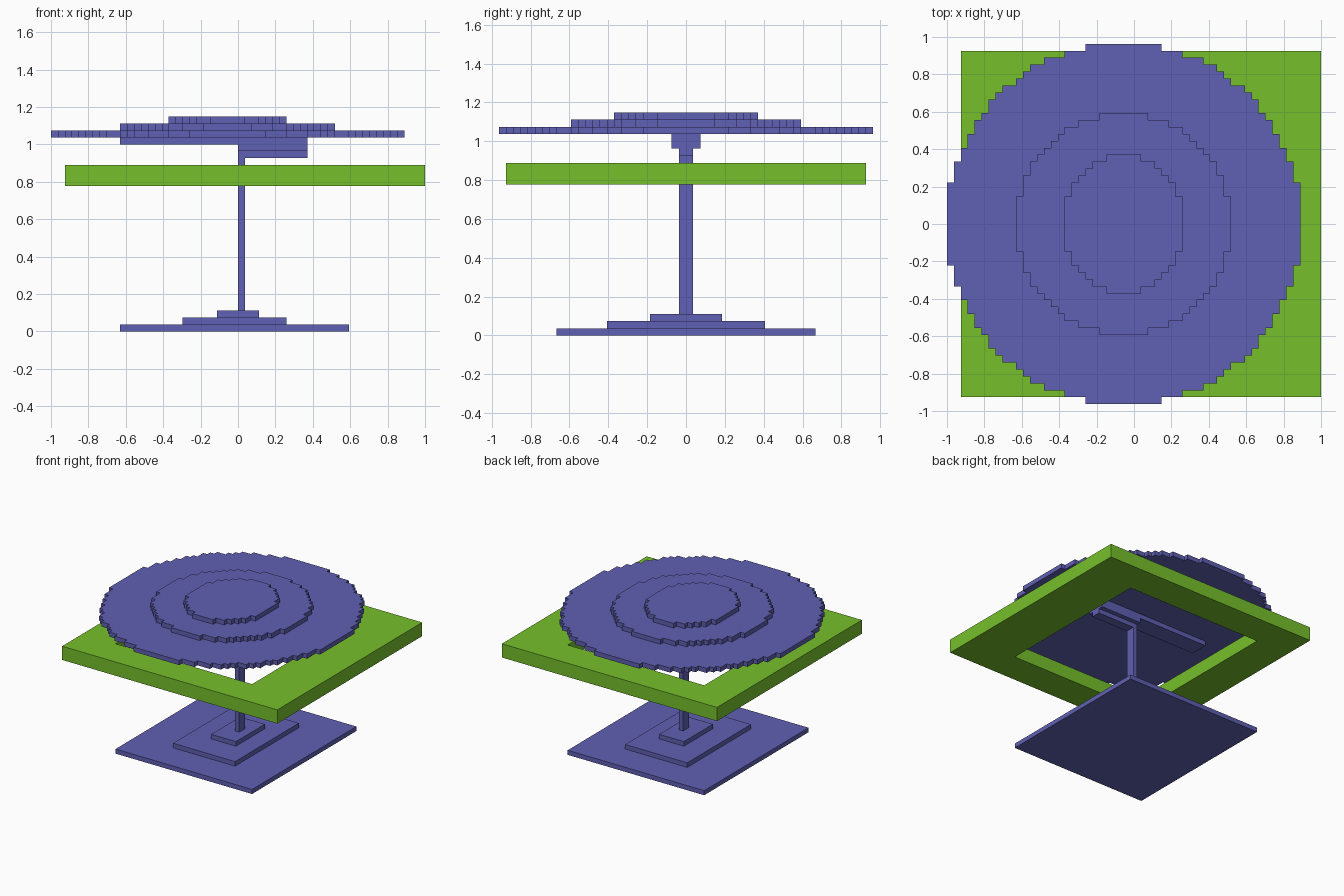
import bpy
import bmesh

if "Cube" in bpy.data.objects:
    bpy.data.objects.remove(bpy.data.objects["Cube"], do_unlink=True)

U = 1 / 27  # one grid step; all sizes below are counted in steps


def make_material(name, color):
    mat = bpy.data.materials.new(name)
    mat.use_nodes = True
    mat.diffuse_color = color
    mat.node_tree.nodes["Principled BSDF"].inputs["Base Color"].default_value = color
    return mat


PURPLE = make_material("purple", (0.117, 0.115, 0.451, 1))
GREEN = make_material("green", (0.181, 0.527, 0.025, 1))


def finish(name, bm, mat):
    bmesh.ops.recalc_face_normals(bm, faces=bm.faces)
    mesh = bpy.data.meshes.new(name)
    bm.to_mesh(mesh)
    bm.free()
    mesh.materials.append(mat)
    obj = bpy.data.objects.new(name, mesh)
    bpy.context.collection.objects.link(obj)
    return obj


def prism(name, outline, z0, z1, mat):
    """Extrude a flat outline between two heights."""
    bm = bmesh.new()
    face = bm.faces.new([bm.verts.new((x * U, y * U, z0 * U)) for x, y in outline])
    ext = bmesh.ops.extrude_face_region(bm, geom=[face])["geom"]
    top = [v for v in ext if isinstance(v, bmesh.types.BMVert)]
    bmesh.ops.translate(bm, verts=top, vec=(0, 0, (z1 - z0) * U))
    return finish(name, bm, mat)


def box(name, x0, x1, half_y, z0, z1, mat):
    outline = [(x0, -half_y), (x1, -half_y), (x1, half_y), (x0, half_y)]
    return prism(name, outline, z0, z1, mat)


def stepped_disc(name, a, b, limit, z0, mat, cx=-1.5):
    """Disc with a staircase rim, a by b half sizes, one step thick."""
    right = []
    for row in range(-b, b):
        y = row + 0.5
        half = max(i for i in range(int(a) + 1)
                   if (i / a) ** 2 + (y / b) ** 2 <= limit) + 0.5
        if right and right[-1][0] == half:
            right[-1] = (half, row + 1)      # straight run, no new corner
        else:
            right += [(half, row), (half, row + 1)]
    outline = [(cx + x, y) for x, y in right]
    outline += [(cx - x, y) for x, y in reversed(right)]
    return prism(name, outline, z0, z0 + 1, mat)


# Stepped foot
box("foot_bottom", -17, 16, 18, 0, 1, PURPLE)
box("foot_middle", -8, 7, 11, 1, 2, PURPLE)
box("foot_top", -3, 3, 5, 2, 3, PURPLE)

# Pole and the bracket under the canopy
box("pole", 0, 1, 1, 3, 25, PURPLE)
box("bracket_lower", 0, 10, 1, 25, 26, PURPLE)
box("bracket_middle", 0, 10, 2, 26, 27, PURPLE)
box("bracket_beam", -17, 10, 2, 27, 28, PURPLE)

# Canopy of three stacked discs
stepped_disc("canopy_bottom", 25.5, 26, 1.009, 28, PURPLE)
stepped_disc("canopy_middle", 15.5, 16, 0.995, 29, PURPLE)
stepped_disc("canopy_top", 8.5, 10, 1.015, 30, PURPLE)

# Square frame with a rectangular opening
bm = bmesh.new()
rings = []
for x0, x1, hy in ((-25, 27, 25), (-17, 16, 18)):
    corners = [(x0, -hy), (x1, -hy), (x1, hy), (x0, hy)]
    for z in (21, 24):
        rings.append([bm.verts.new((x * U, y * U, z * U)) for x, y in corners])
out_low, out_high, in_low, in_high = rings
for p, q in ((out_low, out_high), (out_high, in_high),
             (in_high, in_low), (in_low, out_low)):
    for i in range(4):
        j = (i + 1) % 4
        bm.faces.new((p[i], p[j], q[j], q[i]))
finish("square_frame", bm, GREEN)
